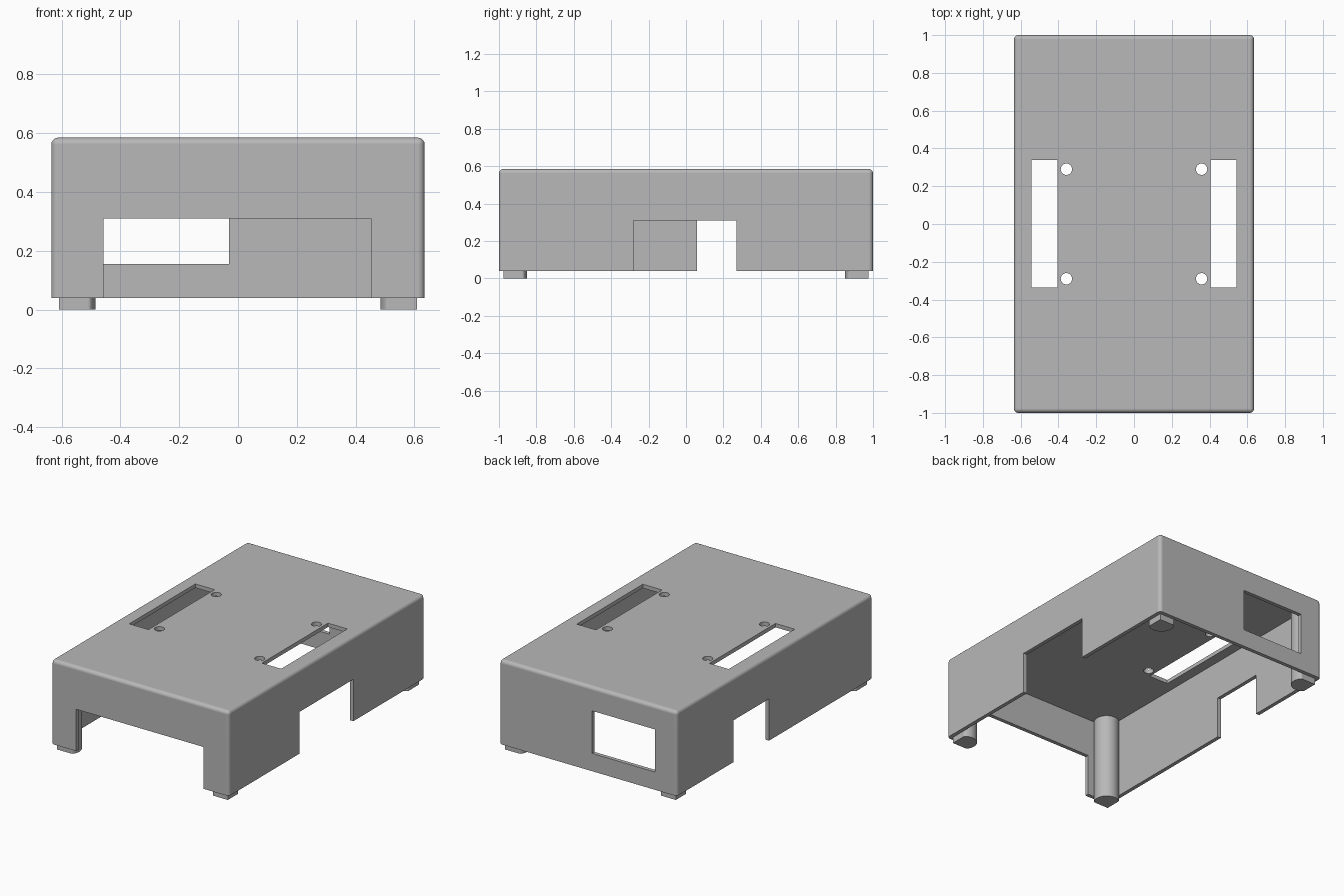
import bpy, bmesh, math
from mathutils import Matrix, Vector

cube = bpy.data.objects.get("Cube")
if cube:
    bpy.data.objects.remove(cube, do_unlink=True)

HALF_X, HALF_Y, BOTTOM, TOP = 0.635, 1.0, 0.04, 0.585
WALL = 0.025

grey = bpy.data.materials.new("plain grey")
grey.use_nodes = True
COLOUR = (0.48, 0.48, 0.48, 1)
grey.diffuse_color = COLOUR
grey.node_tree.nodes["Principled BSDF"].inputs["Base Color"].default_value = COLOUR


def add_object(name, bm):
    bmesh.ops.recalc_face_normals(bm, faces=bm.faces)
    mesh = bpy.data.meshes.new(name)
    bm.to_mesh(mesh)
    bm.free()
    mesh.materials.append(grey)
    obj = bpy.data.objects.new(name, mesh)
    bpy.context.collection.objects.link(obj)
    return obj


def select(obj):
    bpy.ops.object.select_all(action="DESELECT")
    obj.select_set(True)
    bpy.context.view_layer.objects.active = obj


def box_mesh(x, y, z):
    """Box spanning the (low, high) pairs."""
    bm = bmesh.new()
    bmesh.ops.create_cube(bm, size=1)
    size = [hi - lo for lo, hi in (x, y, z)]
    middle = [(hi + lo) / 2 for lo, hi in (x, y, z)]
    bmesh.ops.scale(bm, vec=size, verts=bm.verts)
    bmesh.ops.translate(bm, vec=middle, verts=bm.verts)
    return bm


def cut(obj, bm):
    cutter = add_object("cutter", bm)
    cutter.hide_render = True
    mod = obj.modifiers.new("cut", "BOOLEAN")
    mod.operation, mod.solver, mod.object = "DIFFERENCE", "EXACT", cutter
    select(obj)
    bpy.ops.object.modifier_apply(modifier=mod.name)
    bpy.data.objects.remove(cutter, do_unlink=True)


def smooth(obj):
    select(obj)
    bpy.ops.object.shade_smooth_by_angle(angle=math.radians(30))
    obj.modifiers.new("flat panels", "WEIGHTED_NORMAL").keep_sharp = True


# Cover: box rounded on every edge except around the open bottom
bm = box_mesh((-HALF_X, HALF_X), (-HALF_Y, HALF_Y), (BOTTOM, TOP))
edges = [e for e in bm.edges if any(v.co.z > 0.3 for v in e.verts)]
bmesh.ops.bevel(bm, geom=edges, offset=0.023, segments=5, profile=0.5, affect="EDGES")
cover = add_object("cover", bm)

# Hollow interior
cut(cover, box_mesh((WALL - HALF_X, HALF_X - WALL), (WALL - HALF_Y, HALF_Y - WALL),
                    (-0.1, TOP - WALL)))

# Openings: front, back window, left side, right side
NOTCH = (-0.1, 0.31)
cut(cover, box_mesh((-0.457, 0.453), (-1.1, -0.9), NOTCH))
cut(cover, box_mesh((-0.48, -0.03), (0.9, 1.1), (0.155, 0.43)))
cut(cover, box_mesh((0.55, 0.75), (-0.28, 0.27), NOTCH))
cut(cover, box_mesh((-0.75, -0.55), (0.06, 0.42), NOTCH))

# Top slots and screw holes
for side in (-1, 1):
    cut(cover, box_mesh(sorted((side * 0.405, side * 0.543)), (-0.335, 0.34), (0.5, 0.7)))
    for end in (-1, 1):
        hole = bmesh.new()
        bmesh.ops.create_cone(hole, cap_ends=True, segments=32, radius1=0.03, radius2=0.03,
                              depth=0.2, matrix=Matrix.Translation((side * 0.358, end * 0.29, 0.6)))
        cut(cover, hole)
smooth(cover)

# Corner posts: round columns trimmed flat against both walls, ending in feet
RADIUS, FLAT = 0.075, 0.05
CENTRE = Vector((HALF_X - WALL - FLAT, HALF_Y - WALL - FLAT, 0))
outline = []
for i in range(64):
    a = math.tau * i / 64
    p = (round(min(RADIUS * math.cos(a), FLAT), 4), round(min(RADIUS * math.sin(a), FLAT), 4))
    if p not in outline:
        outline.append(p)
for side, x_name in ((-1, "right"), (1, "left")):
    for end, y_name in ((-1, "front"), (1, "back")):
        bm = bmesh.new()
        face = bm.faces.new([bm.verts.new((side * (CENTRE.x + x), end * (CENTRE.y + y), 0))
                             for x, y in outline])
        top = bmesh.ops.extrude_face_region(bm, geom=[face])["geom"]
        bmesh.ops.translate(bm, vec=(0, 0, TOP - WALL / 2),
                            verts=[v for v in top if isinstance(v, bmesh.types.BMVert)])
        smooth(add_object(f"{y_name}_{x_name}_post", bm))
